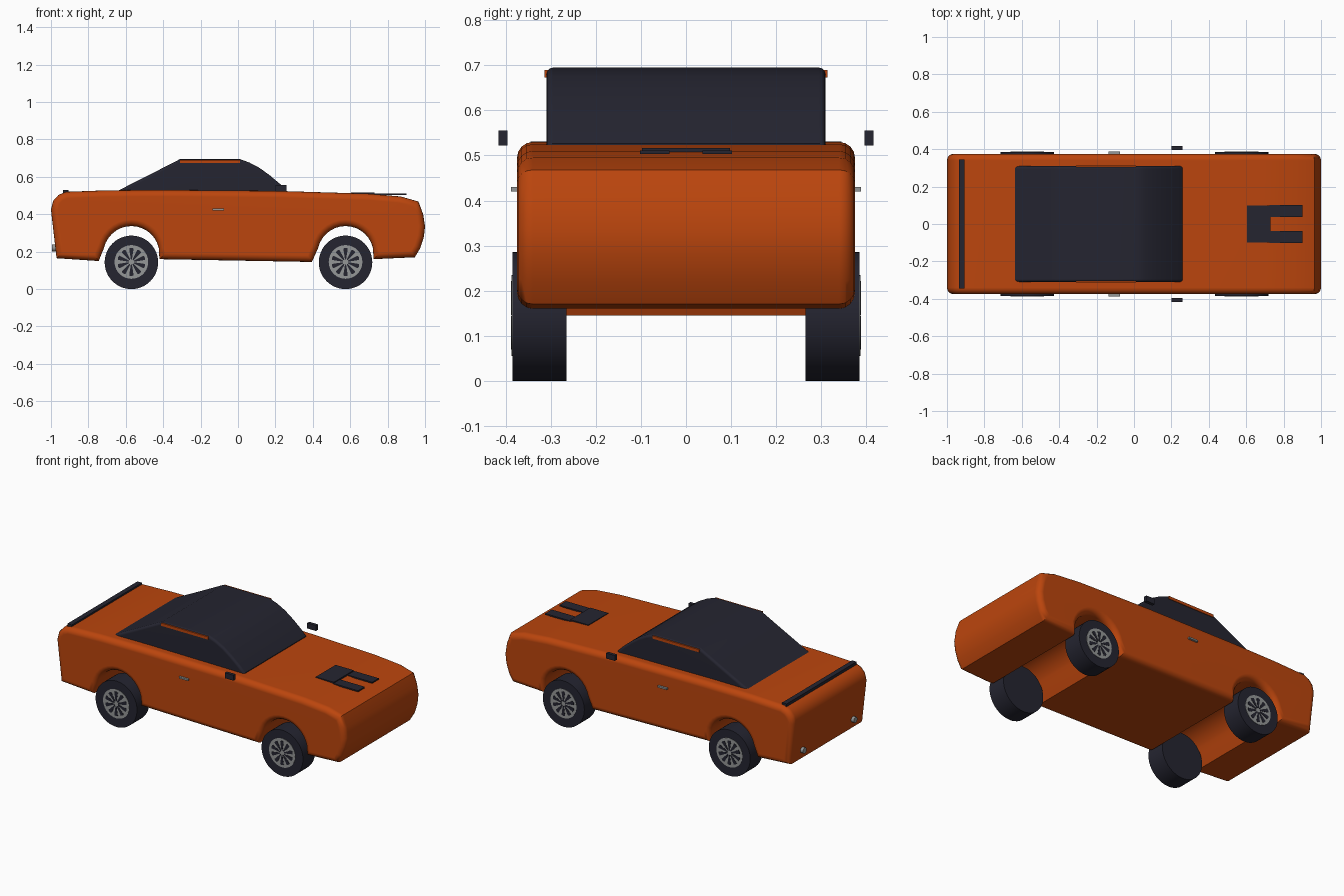
import bpy, bmesh, math
from mathutils import Matrix, Vector

if "Cube" in bpy.data.objects:
    bpy.data.objects.remove(bpy.data.objects["Cube"])


def material(name, rgb):
    m = bpy.data.materials.new(name)
    m.diffuse_color = (*rgb, 1)
    m.use_nodes = True
    m.node_tree.nodes["Principled BSDF"].inputs["Base Color"].default_value = m.diffuse_color
    return m


ORANGE = material("burnt orange paint", (0.50, 0.060, 0.004))
DARK = material("dark blue grey", (0.018, 0.018, 0.030))
SILVER = material("silver grey", (0.30, 0.31, 0.31))


def finish(bm, name, mat, angle=35):
    bmesh.ops.recalc_face_normals(bm, faces=bm.faces[:])
    me = bpy.data.meshes.new(name)
    bm.to_mesh(me)
    bm.free()
    me.materials.append(mat)
    me.shade_smooth()
    me.set_sharp_from_angle(angle=math.radians(angle))
    ob = bpy.data.objects.new(name, me)
    bpy.context.collection.objects.link(ob)
    return ob


def side_profile(name, pts, y0, y1, mat, bevel=0.0, segments=4):
    """Extrude an (x, z) outline along y and round its two side rims."""
    bm = bmesh.new()
    a = [bm.verts.new((x, y0, z)) for x, z in pts]
    b = [bm.verts.new((x, y1, z)) for x, z in pts]
    caps = [bm.faces.new(a), bm.faces.new(b[::-1])]
    n = len(pts)
    for i in range(n):
        j = (i + 1) % n
        bm.faces.new((a[j], a[i], b[i], b[j]))
    bmesh.ops.recalc_face_normals(bm, faces=bm.faces[:])
    if bevel:
        rim = list({e for f in caps for e in f.edges})
        bmesh.ops.bevel(bm, geom=rim, offset=bevel, segments=segments, profile=0.5,
                        affect='EDGES', clamp_overlap=False)
    ob = finish(bm, name, mat)
    if bevel:
        w = ob.modifiers.new("even shading", 'WEIGHTED_NORMAL')
        w.keep_sharp = True
    return ob


def box(name, x, y, z, mat):
    bm = bmesh.new()
    bmesh.ops.create_cube(bm, size=1)
    lo, hi = Vector((x[0], y[0], z[0])), Vector((x[1], y[1], z[1]))
    for v in bm.verts:
        v.co = Vector([(lo[i] + hi[i]) / 2 + v.co[i] * (hi[i] - lo[i]) for i in range(3)])
    return finish(bm, name, mat)


def cylinder(name, centre, radius, depth, axis, mat, sides=40):
    bm = bmesh.new()
    bmesh.ops.create_cone(bm, cap_ends=True, segments=sides, radius1=radius,
                          radius2=radius, depth=depth)
    turn = Matrix.Rotation(math.pi / 2, 4, 'X' if axis == 'y' else 'Y')
    bmesh.ops.transform(bm, matrix=Matrix.Translation(centre) @ turn, verts=bm.verts)
    return finish(bm, name, mat)


def arch(cx, steps=14):
    """Wheel arch points from the rear side over to the front side."""
    start = math.radians(167)
    span = math.radians(154)
    return [(cx + 0.15 * math.cos(start - span * i / steps),
             0.187 + 0.15 * math.sin(start - span * i / steps)) for i in range(steps + 1)]


REAR_X, FRONT_X = -0.57, 0.575

# Body shell with full-width wheel arches
outline = [(-0.97, 0.165), (-0.745, 0.15)] + arch(REAR_X)
outline += [(-0.42, 0.16), (0.395, 0.145)] + arch(FRONT_X)
outline += [(0.725, 0.16), (0.945, 0.17), (0.975, 0.22), (0.994, 0.28), (1.0, 0.335),
            (0.99, 0.40), (0.965, 0.468), (0.87, 0.495), (0.70, 0.51), (0.20, 0.525),
            (-0.40, 0.53), (-0.70, 0.528), (-0.92, 0.52), (-0.96, 0.503),
            (-0.988, 0.472), (-1.0, 0.425)]
side_profile("body", outline, -0.375, 0.375, ORANGE, 0.035, 4)

# Dark cabin
cabin = [(-0.64, 0.50), (-0.64, 0.527), (-0.46, 0.618), (-0.31, 0.695), (0.01, 0.695),
         (0.06, 0.677), (0.115, 0.648), (0.17, 0.608), (0.225, 0.562), (0.26, 0.527),
         (0.26, 0.50)]
side_profile("cabin", cabin, -0.31, 0.31, DARK, 0.015, 3)

# Hood stripe: base plate and two prongs
box("hood_plate", (0.605, 0.73), (-0.098, 0.098), (0.50, 0.517), DARK)

for s, side in ((-1, "right"), (1, "left")):
    def ys(a, b):
        return tuple(sorted((s * a, s * b)))

    box("hood_prong_" + side, (0.725, 0.90), ys(0.037, 0.102), (0.503, 0.511), DARK)
    # Roof rail, mirror, door handle, exhaust tip
    box("roof_rail_" + side, (-0.31, 0.012), ys(0.29, 0.314), (0.673, 0.690), ORANGE)
    box("mirror_" + side, (0.20, 0.26), ys(0.396, 0.416), (0.522, 0.556), DARK)
    box("door_handle_" + side, (-0.137, -0.075), ys(0.370, 0.388), (0.42, 0.43), SILVER)
    cylinder("exhaust_tip_" + side, (-0.98, s * 0.25, 0.22), 0.018, 0.03, 'x', SILVER, 20)

    # Wheels: tyre, silver rim and dark gaps between the spokes
    for cx, end in ((REAR_X, "rear"), (FRONT_X, "front")):
        tag = end + "_" + side
        cylinder("tyre_" + tag, (cx, s * 0.325, 0.143), 0.143, 0.12, 'y', DARK, 48)
        cylinder("rim_" + tag, (cx, s * 0.384, 0.145), 0.09, 0.006, 'y', SILVER, 40)
        bm = bmesh.new()
        for k in range(10):
            t = 2 * math.pi * (k + 0.5) / 10
            c, d = math.cos(t), math.sin(t)
            shape = ((0.014, -0.003), (0.072, -0.012), (0.076, 0),
                     (0.072, 0.012), (0.014, 0.003))
            face = bm.faces.new([bm.verts.new((cx + r * c - w * d, s * 0.3868,
                                               0.145 + r * d + w * c)) for r, w in shape])
            out = bmesh.ops.extrude_face_region(bm, geom=[face])
            for v in out["geom"]:
                if isinstance(v, bmesh.types.BMVert):
                    v.co.y = s * 0.3885
        finish(bm, "rim_gaps_" + tag, DARK)

# Rear lip spoiler
box("rear_spoiler", (-0.936, -0.905), (-0.345, 0.345), (0.505, 0.531), DARK)
